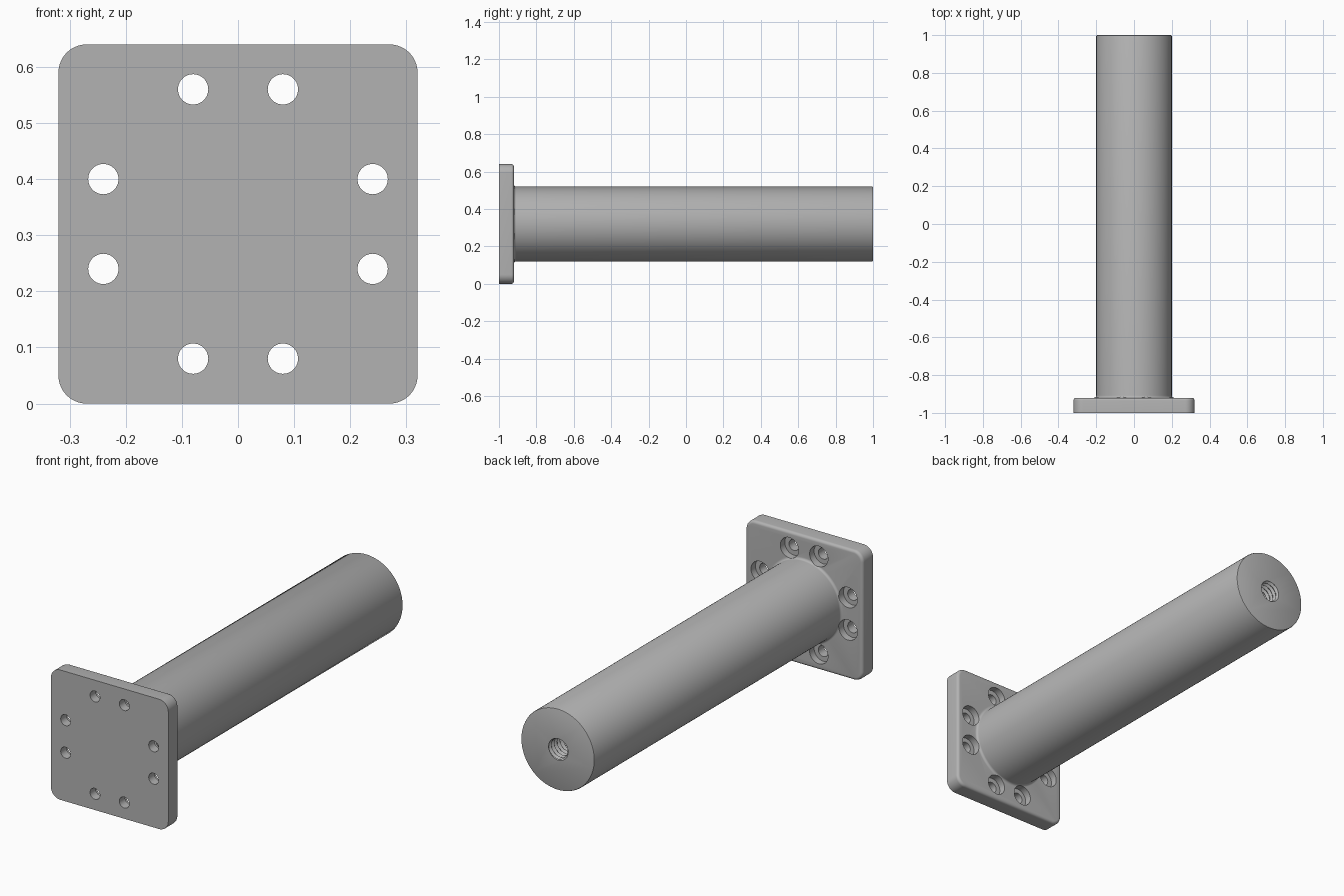
import bpy, bmesh, math

if "Cube" in bpy.data.objects:
    bpy.data.objects.remove(bpy.data.objects["Cube"])

CZ = 0.32                      # height of the shaft axis
TAU = 2 * math.pi

steel = bpy.data.materials.new("grey_steel")
steel.diffuse_color = (0.45, 0.45, 0.45, 1)
steel.use_nodes = True
steel.node_tree.nodes["Principled BSDF"].inputs["Base Color"].default_value = steel.diffuse_color


def loft(name, rings):
    """Closed solid skinned through equal-length rings, capped at both ends."""
    bm = bmesh.new()
    loops = [[bm.verts.new(p) for p in ring] for ring in rings]
    n = len(loops[0])
    for a, b in zip(loops, loops[1:]):
        for i in range(n):
            j = (i + 1) % n
            bm.faces.new((a[i], a[j], b[j], b[i]))
    bm.faces.new(loops[0][::-1])
    bm.faces.new(loops[-1])
    bmesh.ops.recalc_face_normals(bm, faces=bm.faces)
    mesh = bpy.data.meshes.new(name)
    bm.to_mesh(mesh)
    bm.free()
    mesh.materials.append(steel)
    ob = bpy.data.objects.new(name, mesh)
    bpy.context.collection.objects.link(ob)
    return ob


def circle(x, y, z, r, n):
    return [(x + r * math.cos(TAU * i / n), y, z + r * math.sin(TAU * i / n)) for i in range(n)]


def turned(name, x, z, profile, n):
    """Solid of revolution about a y-parallel axis from (y, radius) points."""
    return loft(name, [circle(x, y, z, r, n) for y, r in profile])


def rounded_square(y, half, r, steps=10):
    pts = []
    for q, (sx, sz) in enumerate([(1, 1), (-1, 1), (-1, -1), (1, -1)]):
        for i in range(steps + 1):
            a = (q + i / steps) * math.pi / 2
            pts.append((sx * (half - r) + r * math.cos(a), y,
                        CZ + sz * (half - r) + r * math.sin(a)))
    return pts


def combine(target, tool, operation):
    mod = target.modifiers.new(operation, 'BOOLEAN')
    mod.operation, mod.solver, mod.object = operation, 'EXACT', tool
    bpy.context.view_layer.objects.active = target
    bpy.ops.object.modifier_apply(modifier=mod.name)
    bpy.data.objects.remove(tool)


# Square flange: sharp front edge, rounded back edge
E = 0.014
rings = [rounded_square(-1, 0.32, 0.05)]
for i in range(6):
    a = i / 5 * math.pi / 2
    inset = E * (1 - math.cos(a))
    rings.append(rounded_square(-0.92 - E + E * math.sin(a), 0.32 - inset, 0.05 - inset))
flange = loft("flanged_shaft", rings)

# Shaft with a root fillet and a slightly eased end
F = 0.012
profile = [(-0.95, 0.2 + F)]
for i in range(6):
    a = i / 5 * math.pi / 2
    profile.append((-0.92 + F * (1 - math.cos(a)), 0.2 + F * (1 - math.sin(a))))
profile += [(0.995, 0.2), (0.9985, 0.1985), (1.0, 0.195)]
combine(flange, turned("shaft", 0, CZ, profile, 96), 'UNION')

# Eight counterbored bolt holes
for u, v in [(0.08, 0.24), (0.24, 0.08)]:
    for sx in (-1, 1):
        for sz in (-1, 1):
            hole = [(-1.05, 0.027), (-0.955, 0.027), (-0.955, 0.05), (-0.895, 0.05)]
            combine(flange, turned("bolt_hole", sx * u, CZ + sz * v, hole, 40), 'DIFFERENCE')

# Threaded bore in the free end: radius follows a helical triangle wave
PITCH, DEPTH, N = 0.022, 0.3, 36
rings = []
for k in range(int((DEPTH + 0.02) / PITCH * 8)):
    y = 1.01 - k * PITCH / 8
    ring = []
    for i in range(N):
        wave = abs(((y / PITCH - i / N) % 1) * 2 - 1)
        r = 0.047 + 0.012 * wave
        a = TAU * i / N
        ring.append((r * math.cos(a), y, CZ + r * math.sin(a)))
    rings.append(ring)
combine(flange, loft("threaded_bore", rings), 'DIFFERENCE')

# Smooth curved walls, keep machined edges crisp
bpy.ops.object.select_all(action='DESELECT')
flange.select_set(True)
bpy.context.view_layer.objects.active = flange
bpy.ops.object.shade_smooth_by_angle(angle=math.radians(30))
